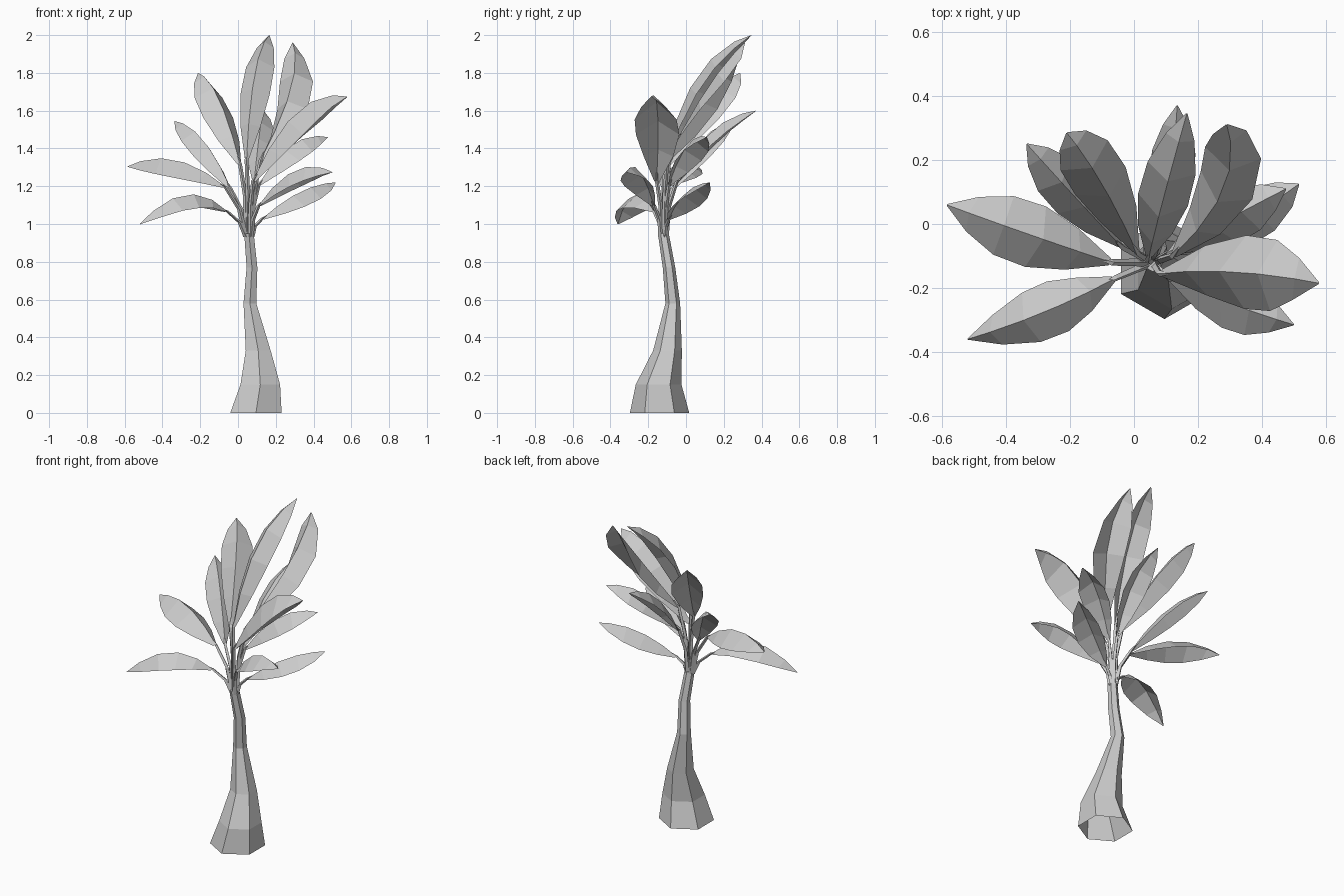
import bpy, math
from mathutils import Vector as V

if "Cube" in bpy.data.objects:
    bpy.data.objects.remove(bpy.data.objects["Cube"])

def add_mesh(name, verts, faces):
    me = bpy.data.meshes.new(name)
    me.from_pydata([tuple(v) for v in verts], [], faces)
    me.update()
    ob = bpy.data.objects.new(name, me)
    bpy.context.collection.objects.link(ob)
    return ob

def tube(name, rings, sides):
    """Flat-sided tube, open below, through (centre, radius) horizontal rings."""
    verts, faces = [], []
    for c, r in rings:
        for k in range(sides):
            a = 2 * math.pi * k / sides + math.pi / 2
            verts.append(V(c) + V((r * math.cos(a), r * math.sin(a), 0)))
    for i in range(len(rings) - 1):
        for k in range(sides):
            a, b = i * sides + k, i * sides + (k + 1) % sides
            faces.append((a, b, b + sides, a + sides))
    n = len(verts) - sides
    faces.append(tuple(range(n, n + sides)))
    return add_mesh(name, verts, faces)

# Six-sided leaning trunk with a swollen foot
tube("trunk", [((.095, -.14, 0), .157), ((.118, -.145, .15), .121),
               ((.107, -.098, .33), .076), ((.063, -.07, .58), .039),
               ((.074, -.09, .77), .033), ((.058, -.12, .95), .029)], 6)

PROFILE = [(0, .12), (.18, .68), (.4, 1), (.64, .97), (.86, .58), (1, .03)]

def blade(name, p0, p1, p2, width, drop):
    """Leaf blade ridged along the midrib, which runs through three points."""
    verts, faces = [], []
    for t, w in PROFILE:
        p = p0 * (2 * (t - .5) * (t - 1)) + p1 * (4 * t * (1 - t)) + p2 * (2 * t * (t - .5))
        d = p0 * (4 * t - 3) + p1 * (4 - 8 * t) + p2 * (4 * t - 1)
        d.normalize()
        side = d.cross(V((0, 0, 1))).normalized()
        up = side.cross(d)
        w *= width
        verts += [p - side * w - up * w * drop, p, p + side * w - up * w * drop]
    for i in range(len(PROFILE) - 1):
        for k in (0, 1):
            a = 3 * i + k
            faces.append((a, a + 1, a + 4, a + 3))
    return add_mesh(name, verts, faces)

# Leaves: blade start, midrib middle, tip, half width, droop of the sides
LEAVES = [
    ((.045, -.11, 1.34), (.088, .065, 1.79), (.165, .345, 2.0), .08, .8),
    ((.12, -.10, 1.34), (.28, .11, 1.715), (.29, .31, 1.96), .092, .8),
    ((.08, -.155, 1.23), (.315, -.15, 1.595), (.578, -.185, 1.675), .115, .95),
    ((.01, -.09, 1.32), (-.10, .125, 1.66), (-.21, .285, 1.8), .09, .8),
    ((-.04, -.07, 1.19), (-.185, .085, 1.445), (-.335, .25, 1.545), .075, .8),
    ((.085, -.05, 1.22), (.115, .135, 1.49), (.135, .37, 1.6), .07, .8),
    ((-.07, -.12, 1.20), (-.335, -.03, 1.34), (-.585, .06, 1.305), .1, .85),
    ((-.06, -.17, 1.07), (-.28, -.275, 1.155), (-.52, -.36, 1.0), .085, .85),
    ((.13, -.09, 1.03), (.33, .005, 1.17), (.515, .125, 1.22), .08, .8),
    ((.11, -.09, 1.21), (.285, .01, 1.42), (.475, .11, 1.46), .08, .9),
    ((.11, -.17, 1.10), (.305, -.25, 1.285), (.50, -.315, 1.275), .08, .95),
]
crown = V((.058, -.12, .93))
for i, (s, m, t, w, drop) in enumerate(LEAVES, 1):
    s, m, t = V(s), V(m), V(t)
    blade(f"leaf_{i}", s, m, t, w, drop)
    # Slim stalk bowing out of the crown and running under the blade
    d = s - crown
    out = V((d.x, d.y, 0)).normalized() * .016
    bend = crown + V((d.x * .4, d.y * .4, d.z * .55))
    tube(f"stalk_{i}", [(crown + out, .014), (bend, .012), (s, .01),
                        (s + (m - s) * .12, .004)], 4)
